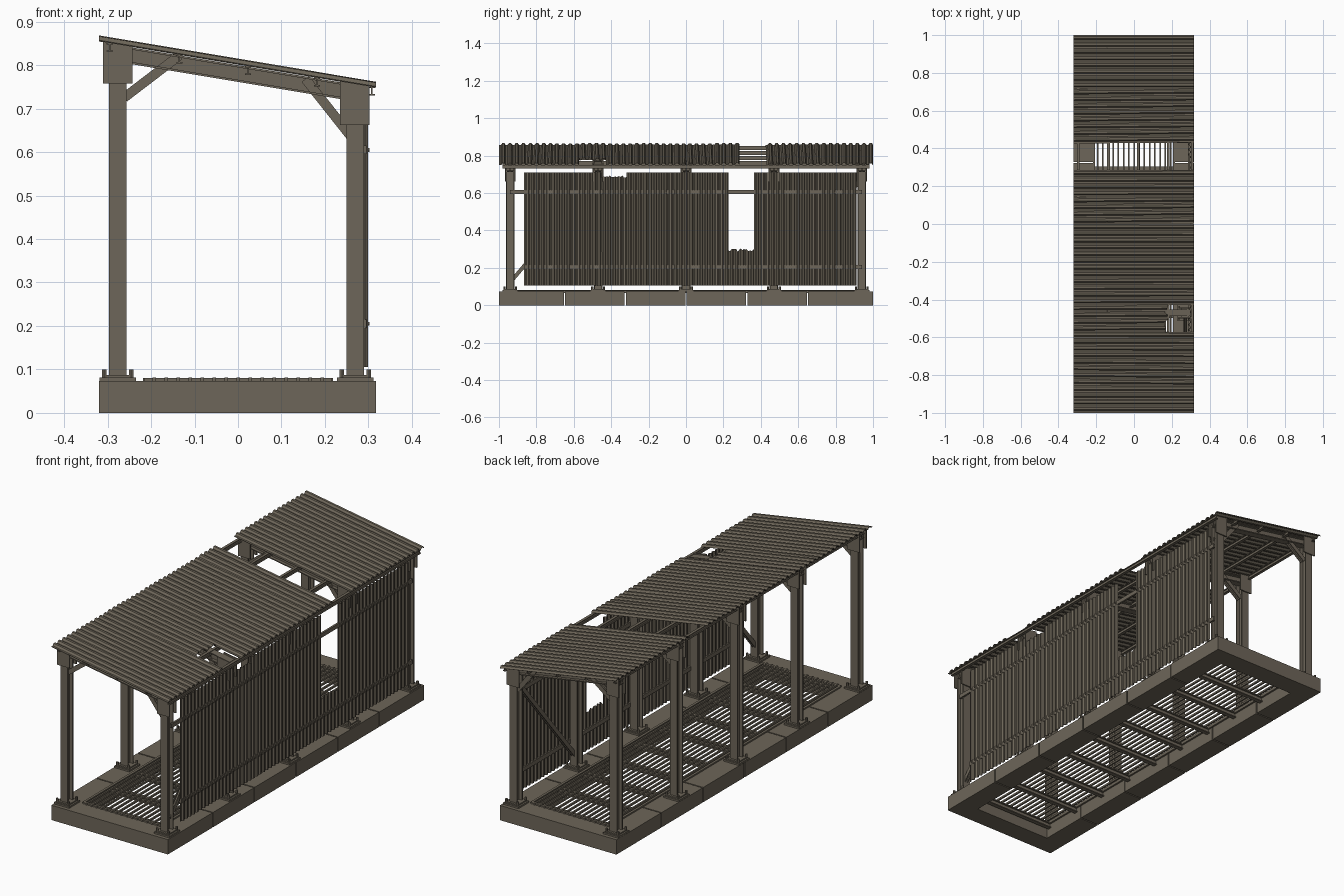
import bpy, bmesh, math, random
from mathutils import Vector as V

if "Cube" in bpy.data.objects:
    bpy.data.objects.remove(bpy.data.objects["Cube"])

random.seed(4)
mat = bpy.data.materials.new("weathered_brown_grey")
mat.diffuse_color = (0.155, 0.133, 0.100, 1)
mat.use_nodes = True
mat.node_tree.nodes["Principled BSDF"].inputs["Base Color"].default_value = mat.diffuse_color
X, Y, Z = V((1, 0, 0)), V((0, 1, 0)), V((0, 0, 1))


def finish(bm, name, thick=0):
    if not thick:
        bmesh.ops.recalc_face_normals(bm, faces=bm.faces)
    me = bpy.data.meshes.new(name)
    bm.to_mesh(me)
    bm.free()
    me.materials.append(mat)
    ob = bpy.data.objects.new(name, me)
    bpy.context.collection.objects.link(ob)
    if thick:
        m = ob.modifiers.new("thickness", 'SOLIDIFY')
        m.thickness, m.offset = thick, 0
    return ob


def bar(bm, a, b, up, w, h):
    """Box running from a to b, w wide and h tall along 'up'."""
    a, b = V(a), V(b)
    d = (b - a).normalized()
    s = d.cross(up).normalized()
    u = s.cross(d)
    ends = [[bm.verts.new(p + s * i * w / 2 + u * j * h / 2)
             for i, j in ((-1, -1), (1, -1), (1, 1), (-1, 1))] for p in (a, b)]
    for e in ends:
        bm.faces.new(e)
    for i in range(4):
        k = (i + 1) % 4
        bm.faces.new((ends[0][i], ends[0][k], ends[1][k], ends[1][i]))


def ibeam(bm, a, b, up, w, h, t):
    a, b = V(a), V(b)
    d = (b - a).normalized()
    u = d.cross(up).normalized().cross(d)
    o = u * (h - t) / 2
    bar(bm, a + o, b + o, up, w, t)
    bar(bm, a - o, b - o, up, w, t)
    bar(bm, a, b, up, t, h - 2 * t)


def box(bm, x0, x1, y0, y1, z0, z1):
    bar(bm, (x0, (y0 + y1) / 2, (z0 + z1) / 2), (x1, (y0 + y1) / 2, (z0 + z1) / 2), Z, y1 - y0, z1 - z0)


def prism(bm, pts, y0, y1):
    """Front-view (x, z) outline extruded along y."""
    f = bm.faces.new([bm.verts.new((x, y0, z)) for x, z in pts])
    r = bmesh.ops.extrude_face_region(bm, geom=[f])
    bmesh.ops.translate(bm, vec=(0, y1 - y0, 0), verts=[v for v in r["geom"] if isinstance(v, bmesh.types.BMVert)])


def bolt(bm, p, r, h, axis=Z):
    r_ = bmesh.ops.create_cone(bm, cap_ends=True, segments=6, radius1=r, radius2=r, depth=h)
    q = Z.rotation_difference(axis)
    for v in r_["verts"]:
        v.co = q @ v.co + V(p)


def corrugated(bm, width, ribs, amp, lo, hi, place, ragged=0):
    """Trapezoid-ribbed sheet; place(u, v, n) maps it into space."""
    pts, p = [], width / ribs
    for i in range(ribs):
        for f, n in ((0, -1), (.3, -1), (.5, 1), (.8, 1)):
            pts.append(((i + f) * p, n * amp))
    pts.append((width, -amp))
    rows = []
    for u, n in pts:
        top = hi + (random.uniform(-ragged, ragged) if ragged else 0)
        rows.append((bm.verts.new(place(u, lo, n)), bm.verts.new(place(u, top, n))))
    for a, b in zip(rows, rows[1:]):
        bm.faces.new((a[0], b[0], b[1], a[1]))


def roof(x):
    return 0.861 - 0.167 * (x + 0.32)


posts = [-0.94, -0.47, 0, 0.47, 0.94]

# concrete foundation: end blocks and side blocks with joints
bm = bmesh.new()
cuts = [-1, -0.65, -0.325, 0, 0.325, 0.65, 1]
for a, b in zip(cuts, cuts[1:]):
    y0, y1 = a + (0.003 if a > -1 else 0), b - (0.003 if b < 1 else 0)
    box(bm, -0.32, -0.215, y0, y1, 0, 0.073)
    box(bm, 0.215, 0.317, y0, y1, 0, 0.073)
for s in (-1, 1):
    box(bm, -0.215, 0.215, min(s, s * 0.9), max(s, s * 0.9), 0, 0.073)
finish(bm, "concrete_foundation")

# floor: cross beams, edge frame and long grating bars
bm = bmesh.new()
for i in range(10):
    y = -0.88 + i * 1.76 / 9
    ibeam(bm, (-0.215, y, 0.058), (0.215, y, 0.058), Z, 0.02, 0.028, 0.005)
for s in (-1, 1):
    bar(bm, (s * 0.212, -0.9, 0.073), (s * 0.212, 0.9, 0.073), Z, 0.012, 0.014)
    bar(bm, (-0.215, s * 0.9, 0.073), (0.215, s * 0.9, 0.073), Z, 0.012, 0.014)
finish(bm, "floor_frame")
bm = bmesh.new()
for i in range(15):
    x = -0.193 + i * 0.0276
    bar(bm, (x, -0.91, 0.077), (x, 0.91, 0.077), Z, 0.008, 0.009)
finish(bm, "floor_grating")

# posts, base plates and bolts
bm, pl = bmesh.new(), bmesh.new()
for y in posts:
    for x, top in ((-0.277, 0.84), (0.27, 0.745)):
        ibeam(bm, (x, y, 0.075), (x, y, top), Y, 0.04, 0.046, 0.006)
        box(pl, x - 0.042, x + 0.042, y - 0.042, y + 0.042, 0.073, 0.081)
        box(pl, x - 0.034, x + 0.034, y - 0.034, y + 0.034, 0.081, 0.087)
        for i in (-1, 1):
            for j in (-1, 1):
                bolt(pl, (x + i * 0.031, y + j * 0.031, 0.09), 0.006, 0.02)
finish(bm, "posts")
finish(pl, "post_base_plates")

# rafters, corner plates and knee braces
bm, pl, br = bmesh.new(), bmesh.new(), bmesh.new()
for y in posts:
    ibeam(bm, (-0.30, y, roof(-0.30) - 0.027), (0.295, y, roof(0.295) - 0.027), Z, 0.036, 0.038, 0.005)
    for s in (-1, 1):
        for x0, x1, z0 in ((-0.31, -0.243, 0.758), (0.235, 0.303, 0.662)):
            prism(pl, [(x0, z0), (x1, z0), (x1, roof(x1) - 0.004), (x0, roof(x0) - 0.004)],
                  y + s * 0.023, y + s * 0.029)
    ibeam(br, (-0.262, y, 0.725), (-0.135, y, 0.822), Y, 0.022, 0.024, 0.004)
    ibeam(br, (0.258, y, 0.638), (0.155, y, 0.768), Y, 0.022, 0.024, 0.004)
finish(bm, "rafters")
finish(pl, "corner_plates")
finish(br, "knee_braces")

# purlins under the roof sheets
bm = bmesh.new()
for x in (-0.295, -0.135, 0.023, 0.182, 0.308):
    z = roof(x) - 0.016
    ibeam(bm, (x, -0.98, z), (x, 0.98, z), Z, 0.014, 0.02, 0.003)
finish(bm, "purlins")

# corrugated roof: one sheet missing, one broken short
bm = bmesh.new()
w = 2 / 14
for i in range(14):
    if i == 9:
        continue
    y0, lift, skew = -1 + i * w, random.uniform(-.001, .002), random.uniform(-.003, .003)
    hi, rag = (0.17, 0.012) if i == 3 else (0.317, 0)
    if i in (0, 13):
        skew = 0
    corrugated(bm, w, 4, 0.0045, -0.32, hi,
               lambda u, v, n: (v, y0 + u + skew * v / 0.3, roof(v) + n + lift), rag)
finish(bm, "roof_sheets", 0.0025)

# corrugated wall on the right: window opening and one short sheet
bm = bmesh.new()
w = 0.1365
for i in range(13):
    y0, off = -0.865 + i * w, random.uniform(-.0008, .0008)
    hi, rag = {8: (0.295, 0.008), 3: (0.688, 0.006)}.get(i, (0.71, 0))
    corrugated(bm, w, 5, 0.0035, 0.105, hi,
               lambda u, v, n: (0.2945 + n + off, y0 + u, v), rag)
finish(bm, "wall_sheets", 0.002)

# wall rails with bolts
bm, bl = bmesh.new(), bmesh.new()
for z in (0.205, 0.605):
    bar(bm, (0.291, -0.94, z), (0.291, 0.94, z), Z, 0.010, 0.02) if z > 0.5 else \
        bar(bm, (0.291, -0.865, z), (0.291, 0.94, z), Z, 0.010, 0.02)
    for i in range(13 * 5):
        if i // 5 != 8 or z < 0.5:
            bolt(bl, (0.299, -0.865 + (i + 0.65) * w / 5, z), 0.005, 0.006, X)
finish(bm, "wall_rails")
finish(bl, "wall_bolts")

# diagonal wall braces in the end bays
bm = bmesh.new()
for y0, y1 in ((-0.925, -0.485), (0.485, 0.925)):
    ibeam(bm, (0.272, y0, 0.14), (0.272, y1, 0.66), X, 0.02, 0.018, 0.004)
finish(bm, "diagonal_wall_braces")
